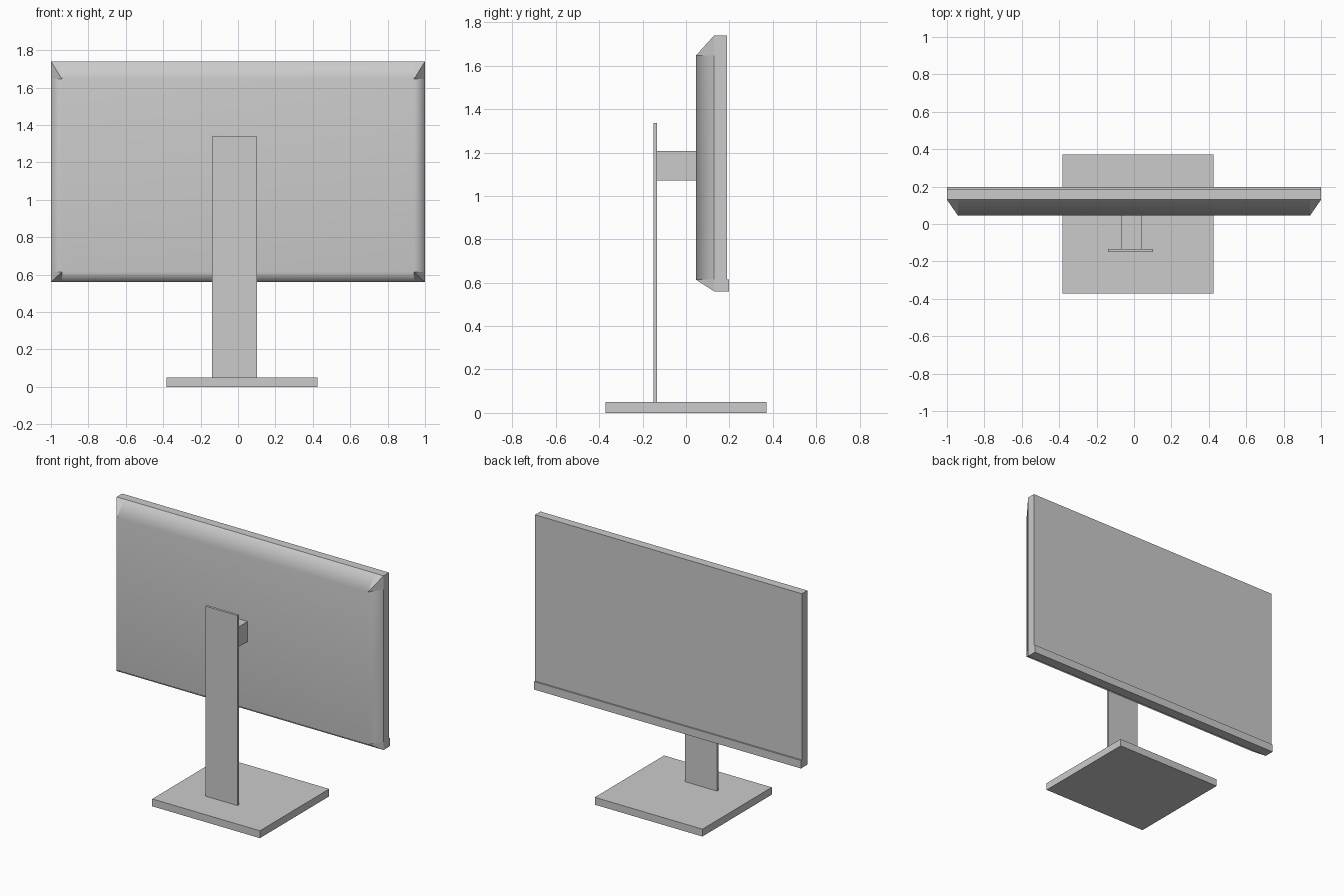
import bpy, bmesh

if "Cube" in bpy.data.objects:
    bpy.data.objects.remove(bpy.data.objects["Cube"])


def box(name, x, y, z):
    """Box from (min, max) ranges on each axis."""
    bm = bmesh.new()
    bmesh.ops.create_cube(bm, size=1)
    for v in bm.verts:
        v.co = [(a + b) / 2 + c * (b - a) for c, (a, b) in zip(v.co, (x, y, z))]
    me = bpy.data.meshes.new(name)
    bm.to_mesh(me)
    bm.free()
    ob = bpy.data.objects.new(name, me)
    bpy.context.collection.objects.link(ob)
    return ob


# Stand
box("base_plate", (-0.383, 0.424), (-0.371, 0.371), (0, 0.05))
box("stand_post", (-0.14, 0.102), (-0.15, -0.133), (0.05, 1.337))
box("mounting_arm", (-0.07, 0.04), (-0.133, 0.048), (1.07, 1.206))

# Screen slab and the slightly proud bottom bezel
box("screen", (-1, 1), (0.13, 0.188), (0.614, 1.74))
box("bottom_bezel", (-1, 1), (0.13, 0.198), (0.56, 0.614))

# Rear housing: flat back with sloped borders and creased corner facets
BACK, RIM = 0.046, 0.13
xs = (-1, -0.942, 0.942, 1)
zs = (0.56, 0.614, 1.647, 1.74)
bm = bmesh.new()
grid = [[bm.verts.new((x, BACK if 0 < i < 3 and 0 < j < 3 else RIM, z))
         for j, z in enumerate(zs)] for i, x in enumerate(xs)]
corner_faces = []
for i in range(3):
    for j in range(3):
        q = [grid[i][j], grid[i + 1][j], grid[i + 1][j + 1], grid[i][j + 1]]
        if i != 1 and j != 1:
            # split each corner along the diagonal running to the back face
            k = 0 if (i == 0) == (j == 0) else 1
            q = q[k:] + q[:k]
            corner_faces += [bm.faces.new(q[:3]), bm.faces.new((q[0], q[2], q[3]))]
        else:
            bm.faces.new(q).smooth = True
for f in corner_faces:
    for e in f.edges:
        e.smooth = False
me = bpy.data.meshes.new("rear_housing")
bm.to_mesh(me)
bm.free()
housing = bpy.data.objects.new("rear_housing", me)
bpy.context.collection.objects.link(housing)
# keeps the large back flat while the borders shade softly
wn = housing.modifiers.new("weighted_normals", 'WEIGHTED_NORMAL')
wn.keep_sharp = True
